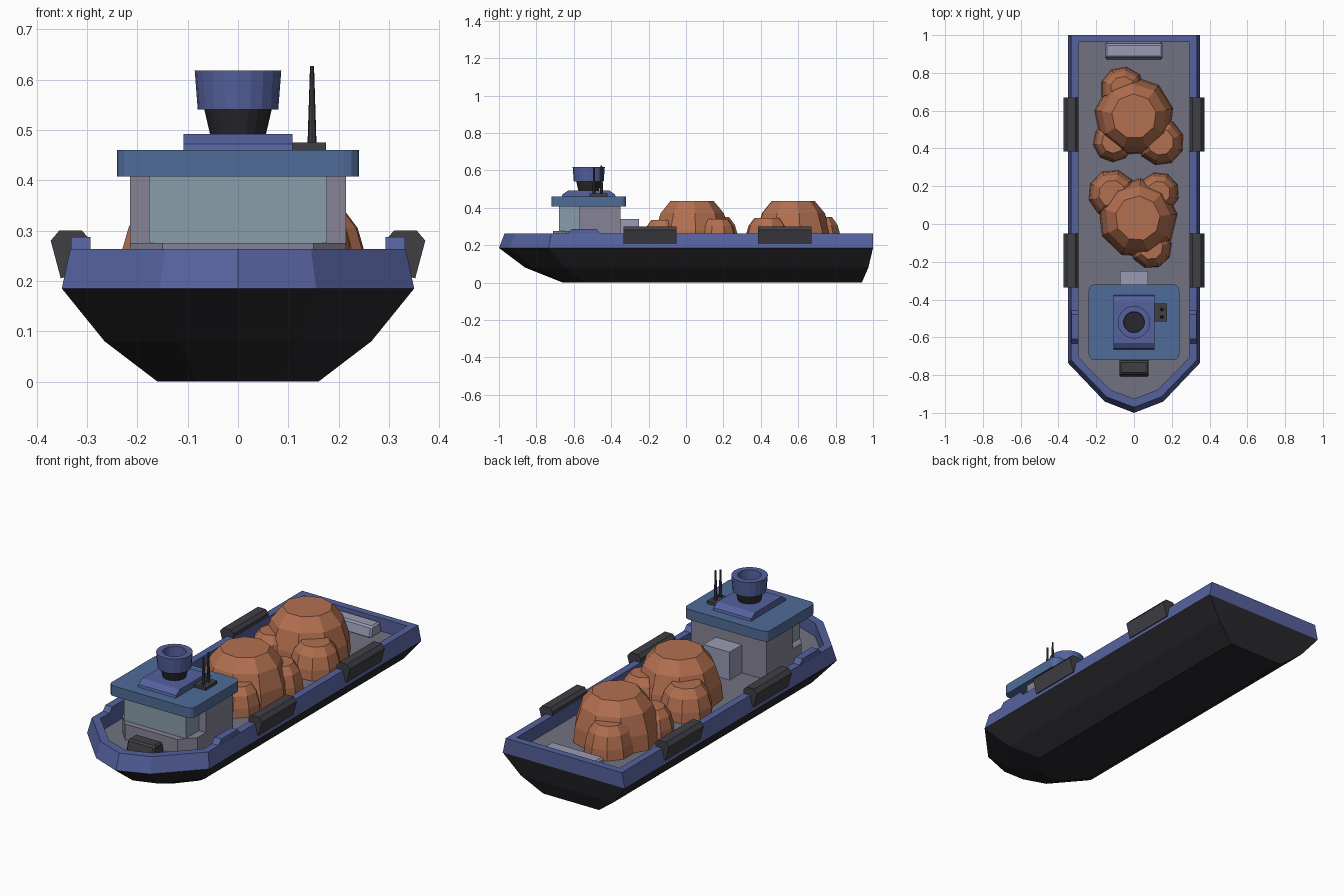
import bpy, bmesh, math
from mathutils import Vector

if "Cube" in bpy.data.objects:
    bpy.data.objects.remove(bpy.data.objects["Cube"])


def material(name, rgb):
    m = bpy.data.materials.new(name)
    m.diffuse_color = (*rgb, 1)
    m.use_nodes = True
    m.node_tree.nodes["Principled BSDF"].inputs["Base Color"].default_value = m.diffuse_color
    return m


BLUE = material("blue_paint", (0.09, 0.12, 0.34))
ROOF = material("roof_blue", (0.08, 0.15, 0.32))
BLACK = material("black_paint", (0.022, 0.022, 0.026))
DARK = material("dark_rubber", (0.05, 0.05, 0.06))
DECK = material("deck_grey", (0.17, 0.17, 0.22))
WALL = material("wall_grey", (0.24, 0.23, 0.30))
LIGHT = material("light_grey", (0.32, 0.33, 0.45))
GLASS = material("window_glass", (0.25, 0.34, 0.40))
ORE = material("cargo_orange", (0.45, 0.16, 0.08))


def loft(name, rings, mat, cap_start=True, cap_end=True):
    """Skin a list of equal-length closed rings."""
    bm = bmesh.new()
    vs = [[bm.verts.new(p) for p in ring] for ring in rings]
    n = len(vs[0])
    for a, b in zip(vs, vs[1:]):
        for i in range(n):
            j = (i + 1) % n
            bm.faces.new((a[i], a[j], b[j], b[i]))
    if cap_start:
        bm.faces.new(vs[0][::-1])
    if cap_end:
        bm.faces.new(vs[-1])
    bmesh.ops.recalc_face_normals(bm, faces=bm.faces)
    me = bpy.data.meshes.new(name)
    bm.to_mesh(me)
    bm.free()
    me.materials.append(mat)
    ob = bpy.data.objects.new(name, me)
    bpy.context.collection.objects.link(ob)
    return ob


def box(name, x0, x1, y0, y1, z0, z1, mat, inset=(0, 0)):
    ix, iy = inset
    ring = lambda a, b, z: [(x0 + a, y0 + b, z), (x1 - a, y0 + b, z), (x1 - a, y1 - b, z), (x0 + a, y1 - b, z)]
    return loft(name, [ring(0, 0, z0), ring(ix, iy, z1)], mat)


def bevel(ob, width, segments=2):
    m = ob.modifiers.new("bevel", 'BEVEL')
    m.width, m.segments, m.limit_method = width, segments, 'ANGLE'


def lathe(name, x, y, profile, n, mat, turn=0.0, **caps):
    rings = [[(x + r * math.cos(turn + math.tau * i / n), y + r * math.sin(turn + math.tau * i / n), z)
              for i in range(n)] for r, z in profile]
    return loft(name, rings, mat, **caps)


def mirrored(half, z):
    """Full outline from right-hand points; the first lies on the centre line."""
    return [(x, y, z) for x, y in half] + [(-x, y, z) for x, y in half[:0:-1]]


def extrude(name, profile, axis, a, b, mat):
    """Extrude a 2D profile along x (profile y,z) or y (profile x,z)."""
    put = (lambda p, t: (t, p[0], p[1])) if axis == 'x' else (lambda p, t: (p[0], t, p[1]))
    return loft(name, [[put(p, t) for p in profile] for t in (a, b)], mat)


# Hull
keel = mirrored([(0, -0.66), (0.08, -0.635), (0.16, -0.54), (0.16, 0.94)], 0)
bilge = mirrored([(0, -0.86), (0.12, -0.82), (0.265, -0.65), (0.265, 0.975)], 0.08)
belt = mirrored([(0, -1.0), (0.155, -0.94), (0.35, -0.735), (0.35, 1.0)], 0.185)
rim = mirrored([(0, -0.97), (0.145, -0.915), (0.333, -0.72), (0.333, 1.0)], 0.263)
inner = [(0, -0.925), (0.125, -0.878), (0.295, -0.705), (0.295, 0.963)]
loft("hull", [keel, bilge, belt], BLACK)
loft("bulwark", [belt, rim, mirrored(inner, 0.263), mirrored(inner, 0.19)], BLUE, False, False)
loft("deck", [mirrored(inner, 0.188), mirrored(inner, 0.195)], DECK)

# Side fenders and raised bulwark sections
fender = [(0.295, 0.262), (0.295, 0.283), (0.31, 0.3), (0.355, 0.3), (0.372, 0.28), (0.352, 0.205), (0.335, 0.21)]
bump = [(-0.64, 0.255), (-0.61, 0.287), (-0.48, 0.287), (-0.45, 0.255)]
for s, side in ((1, "right"), (-1, "left")):
    for y, spot in ((-0.335, "front"), (0.385, "rear")):
        extrude(f"fender_{side}_{spot}", [(s * x, z) for x, z in fender], 'y', y, y + 0.285, DARK)
    extrude(f"raised_bulwark_{side}", bump, 'x', s * 0.293, s * 0.332, BLUE)

# Cabin
base = [(0, -0.71), (0.15, -0.71), (0.215, -0.64), (0.215, -0.35)]
loft("cabin_base", [mirrored(base, 0.19), mirrored(base, 0.275)], WALL)
box("cabin_body", -0.215, 0.215, -0.57, -0.35, 0.27, 0.41, WALL)
box("window_block", -0.177, 0.177, -0.68, -0.56, 0.27, 0.41, GLASS)
r = 0.03
corners = [(sx * (0.24 - r) + r * math.cos(a), -0.52 + sy * (0.2 - r) + r * math.sin(a), 0)
           for sx, sy, q in ((1, 1, 0), (-1, 1, 1), (-1, -1, 2), (1, -1, 3))
           for a in [math.pi / 2 * (q + t / 3) for t in range(4)]]
loft("cabin_roof", [[(x, y, z) for x, y, _ in corners] for z in (0.407, 0.46)], ROOF)
extrude("roof_slab", [(-0.665, 0.455), (-0.66, 0.472), (-0.63, 0.492), (-0.41, 0.492), (-0.38, 0.472), (-0.375, 0.455)],
        'x', -0.108, 0.108, BLUE)

# Funnel with hollow top
lathe("funnel_neck", 0, -0.52, [(0.054, 0.485), (0.068, 0.545)], 20, BLACK)
lathe("funnel_collar", 0, -0.52, [(0.055, 0.54), (0.08, 0.54), (0.086, 0.618), (0.056, 0.618), (0.053, 0.56)],
      20, BLUE, cap_end=False)
lathe("funnel_floor", 0, -0.52, [(0.054, 0.55), (0.054, 0.565)], 20, BLACK)

# Antennas
box("antenna_base", 0.108, 0.175, -0.515, -0.42, 0.455, 0.475, DARK)
for y, top in ((-0.492, 0.615), (-0.452, 0.627)):
    lathe("antenna", 0.147, y, [(0.009, 0.47), (0.004, top)], 8, DARK)

# Deck boxes
box("rear_locker", -0.075, 0.075, -0.355, -0.25, 0.19, 0.34, LIGHT)
bevel(box("bow_winch", -0.077, 0.077, -0.81, -0.71, 0.19, 0.25, DARK, (0, 0.015)), 0.008, 1)
bevel(box("stern_bench", -0.15, 0.15, 0.87, 0.965, 0.19, 0.25, LIGHT, (0, 0.012)), 0.008, 1)

# Cargo heaps: x, y, radius, height
heaps = [(0, 0.57, 0.205, 0.245), (-0.06, 0.715, 0.115, 0.16), (-0.11, 0.435, 0.105, 0.145), (0.14, 0.435, 0.122, 0.155),
         (0.02, 0.03, 0.205, 0.245), (-0.115, 0.16, 0.125, 0.16), (0.13, 0.165, 0.107, 0.15), (0.09, -0.125, 0.108, 0.145)]
for i, (x, y, rad, h) in enumerate(heaps):
    profile = [(rad * a, 0.19 + h * b) for a, b in ((1.03, 0), (0.99, 0.35), (0.84, 0.74), (0.58, 1.0))]
    lathe("cargo_heap", x, y, profile, 9, ORE, turn=0.2 + 0.5 * i)
